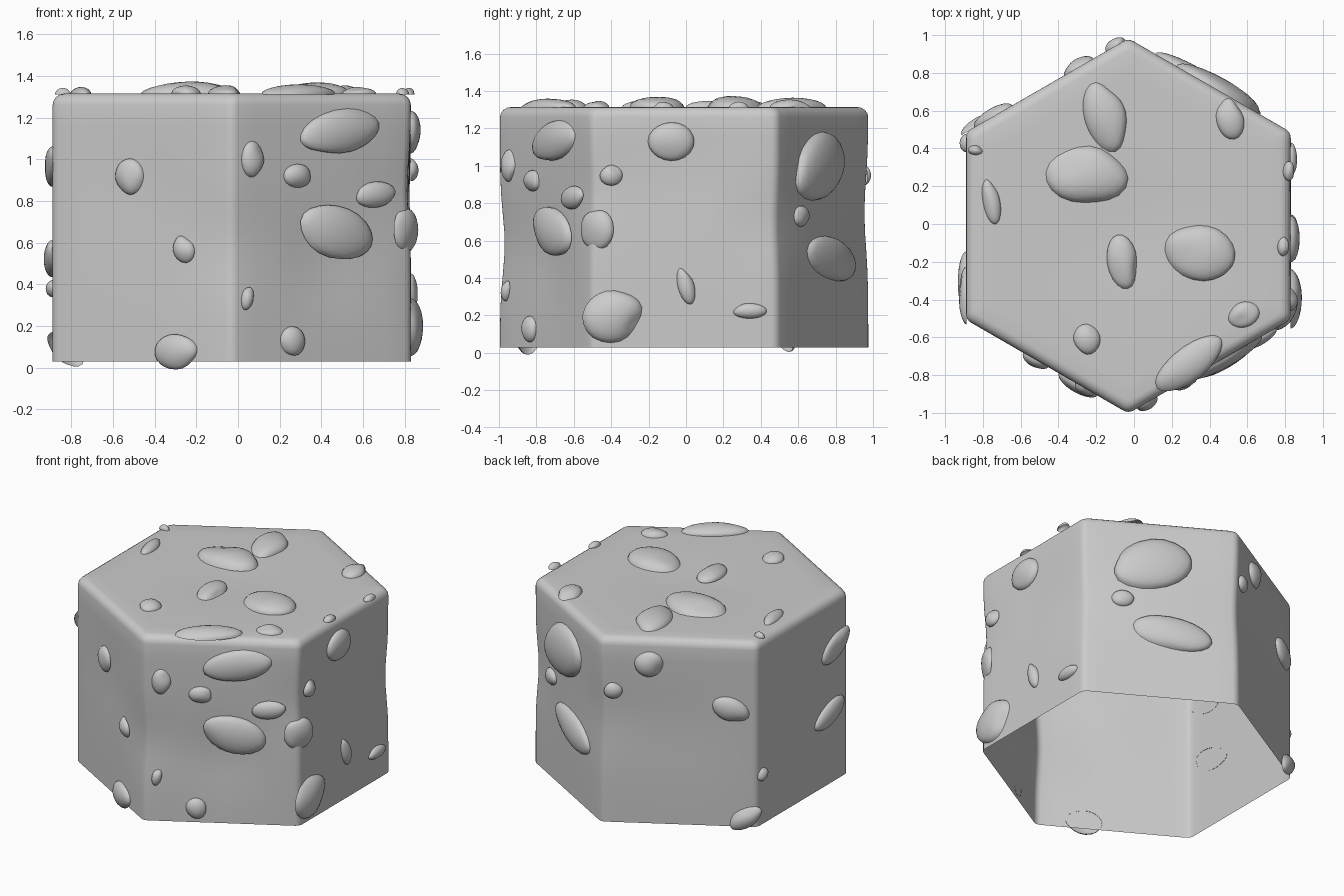
import bpy, bmesh, random
from math import cos, sin, pi, radians, exp
from mathutils import Vector, Matrix

if "Cube" in bpy.data.objects:
    bpy.data.objects.remove(bpy.data.objects["Cube"])

random.seed(4)
CX, CY = -0.03, -0.01
APO, TOP, BASE, RND = 0.86, 1.315, 0.03, 0.055


def finish(name, bm, angle):
    bmesh.ops.recalc_face_normals(bm, faces=bm.faces)
    me = bpy.data.meshes.new(name)
    bm.to_mesh(me)
    bm.free()
    for p in me.polygons:
        p.use_smooth = True
    ob = bpy.data.objects.new(name, me)
    bpy.context.collection.objects.link(ob)
    bpy.context.view_layer.objects.active = ob
    ob.select_set(True)
    bpy.ops.object.shade_smooth_by_angle(angle=radians(angle))
    ob.select_set(False)


# Rounded hexagon outline, points up +y and -y
def outline(apothem, r):
    R = (apothem - r) / cos(pi / 6)
    corners = [Vector((cos(radians(a)), sin(radians(a)))) * R for a in range(30, 390, 60)]
    pts = []
    for i, c in enumerate(corners):
        a0 = 60 * i
        arc = [c + r * Vector((cos(radians(a0 + d)), sin(radians(a0 + d)))) for d in (0, 15, 30, 45, 60)]
        pts += arc
        nxt = corners[(i + 1) % 6] + r * Vector((cos(radians(a0 + 60)), sin(radians(a0 + 60))))
        pts += [arc[-1].lerp(nxt, k / 9) for k in range(1, 9)]
    return pts


# Shallow worn hollows: angle, distance, z, radius, depth
HOLLOWS = [(270, .98, .58, .22, .025), (300, .86, .5, .25, .025), (330, .98, .85, .2, .02),
           (30, .98, .7, .2, .02), (90, .98, .75, .25, .02), (240, .86, .8, .25, .01),
           (120, .86, .7, .3, .012), (0, .86, .95, .25, .012)]


def worn(p):
    q = p.copy()
    for a, d, z, r, depth in HOLLOWS:
        n = Vector((cos(radians(a)), sin(radians(a)), 0))
        q -= n * depth * exp(-((p - n * d - Vector((0, 0, z))).length / r) ** 2)
    if p.z > TOP - .02:
        q.z -= .015 * exp(-(p.xy.length / .25) ** 2)
    return q + Vector((CX, CY, 0))


# Hexagonal block, open underneath
bm = bmesh.new()
rows = [(0, BASE + (TOP - RND - BASE) * k / 12) for k in range(13)]
rows += [(RND * (1 - cos(a)), TOP - RND + RND * sin(a)) for a in (pi / 8, pi / 4, 3 * pi / 8, pi / 2)]
rows += [(x, TOP) for x in (.15, .3, .45, .6, .75)]
base = outline(APO, RND)
rings = []
for inset, z in rows:
    s = 1 - inset / APO
    rings.append([bm.verts.new(worn(Vector((p.x * s, p.y * s, z)))) for p in base])
n = len(base)
for a, b in zip(rings, rings[1:]):
    for i in range(n):
        bm.faces.new((a[i], a[(i + 1) % n], b[(i + 1) % n], b[i]))
bm.faces.new(rings[-1])
finish("hexagonal_block", bm, 50)


# Flattened, slightly lumpy pebble shell lying on a surface
def pebble(name, pos, t, up, nrm, w, h, tilt):
    bm = bmesh.new()
    bmesh.ops.create_icosphere(bm, subdivisions=3, radius=1)
    bmesh.ops.delete(bm, geom=[v for v in bm.verts if v.co.z < -.25], context='VERTS')
    lumps = [Vector([random.uniform(-1, 1) for _ in range(3)]).normalized() for _ in range(5)]
    depth = .25 * min(w, h) + .024
    rot = Matrix.Rotation(radians(tilt), 3, 'Z')
    frame = Matrix((t, up, nrm)).transposed()
    for v in bm.verts:
        k = 1.04 - .13 * sum(max(0, v.co.dot(l)) ** 6 for l in lumps)
        c = v.co * k
        v.co = pos + frame @ (rot @ Vector((c.x * w, c.y * h, c.z * depth)))
    finish(name, bm, 60)


# Side pebbles: facing angle -> (along face, z, half width, half height, tilt)
SIDES = {
    300: [(.10, 1.13, .22, .105, 12), (-.38, 1, .06, .085, 0), (-.13, .92, .075, .055, 0),
          (.30, .83, .11, .06, 5), (.08, .65, .20, .125, -15), (-.41, .335, .03, .058, -12),
          (-.16, .125, .065, .07, 0)],
    330: [(.01, .66, .1, .11, 0)],
    0: [(-.07, 1.13, .12, .1, 0), (-.39, .95, .06, .055, 0), (.01, .36, .043, .1, 14),
        (.35, .225, .09, .04, 0), (-.38, .2, .16, .14, 15)],
    60: [(-.07, 1.0, .27, .175, 10), (-.24, .73, .07, .055, 0), (.08, .5, .25, .115, -10)],
    120: [(-.42, .95, .06, .055, 0), (-.19, 1.14, .09, .085, 0), (.33, .84, .12, .08, -25),
          (.42, .09, .12, .065, 30)],
    180: [(.37, .97, .16, .08, 25), (.3, .52, .17, .075, 20), (-.44, .38, .05, .04, 30)],
    240: [(-.07, .915, .075, .085, 0), (.23, .57, .055, .068, 25), (.19, .075, .115, .085, 0)],
}
Z = Vector((0, 0, 1))
for ang, items in SIDES.items():
    a = radians(ang)
    nrm, t = Vector((cos(a), sin(a), 0)), Vector((-sin(a), cos(a), 0))
    dist = .95 if ang == 330 else APO - .002
    for i, (u, z, w, h, tilt) in enumerate(items):
        pos = Vector((CX, CY, z)) + nrm * dist + t * u
        pebble(f"side_pebble_{ang}_{i + 1}", pos, t, Z, nrm, w, h, tilt)

# Top pebbles: x, y, half width, half height, tilt
TOPS = [(-.15, .57, .11, .19, 15), (-.25, .26, .215, .155, -5), (.51, .56, .073, .11, 10),
        (.82, .28, .03, .05, 0), (-.84, .39, .04, .025, 0), (-.755, .12, .045, .12, 10),
        (-.06, -.2, .08, .14, 10), (.35, -.15, .185, .145, -15), (.79, -.12, .03, .05, 0),
        (.58, -.48, .085, .065, 20), (-.25, -.61, .07, .08, 0), (.29, -.74, .21, .09, 38)]
for i, (x, y, w, h, tilt) in enumerate(TOPS):
    pebble(f"top_pebble_{i + 1}", Vector((x, y, TOP - .004)), Vector((1, 0, 0)),
           Vector((0, 1, 0)), Z, w, h, tilt)
